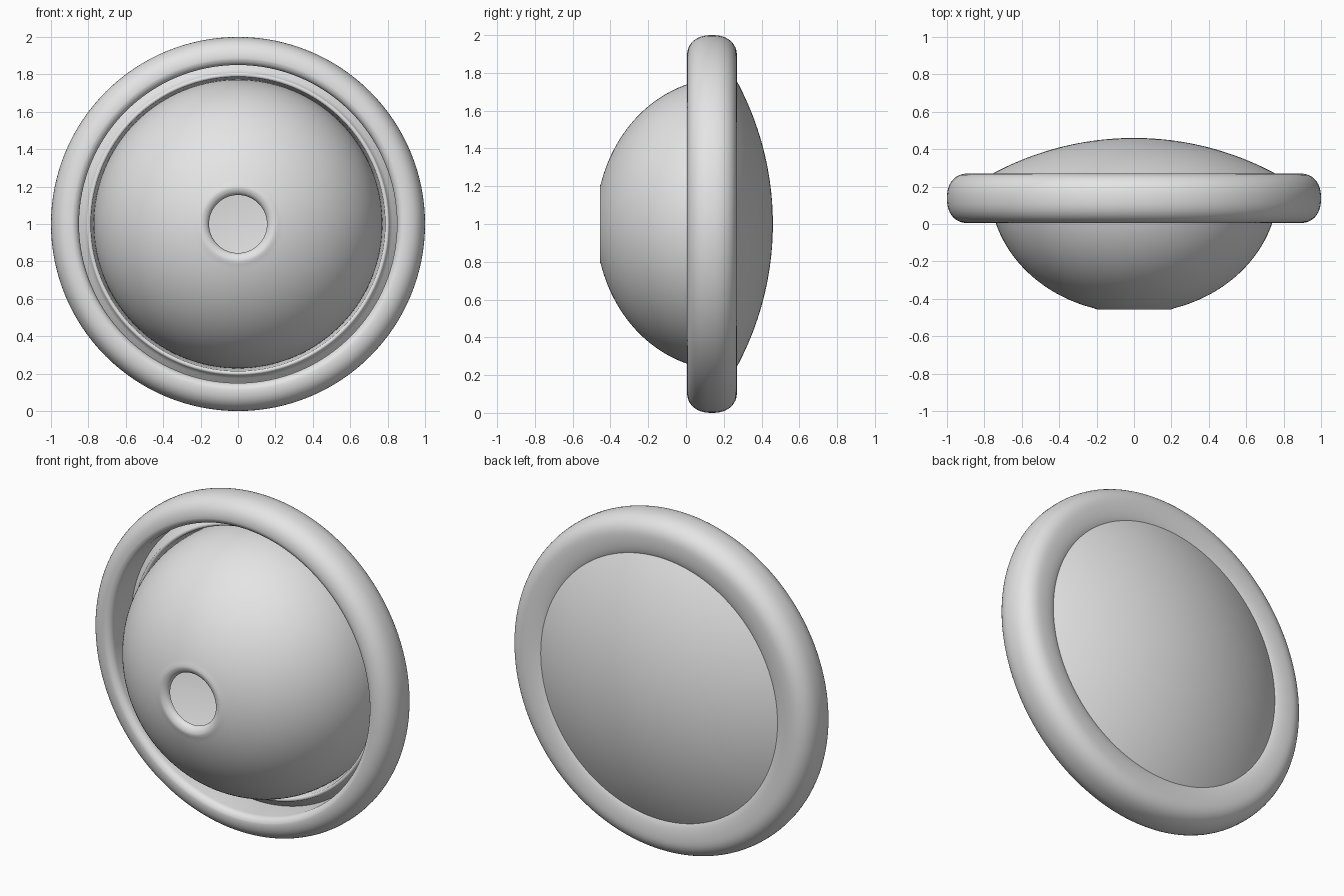
import bpy, bmesh, math

if "Cube" in bpy.data.objects:
    bpy.data.objects.remove(bpy.data.objects["Cube"])

SEG = 128
CZ = 1.0  # height of the lamp axis

grey = bpy.data.materials.new("light_grey")
grey.diffuse_color = (0.78, 0.78, 0.78, 1)
grey.use_nodes = True
grey.node_tree.nodes["Principled BSDF"].inputs["Base Color"].default_value = grey.diffuse_color


def lathe(name, profile, closed=False, angle=40):
    """Spin (radius, y) points round the horizontal y axis."""
    bm = bmesh.new()
    rings = []
    for r, y in profile:
        if r < 1e-5:
            rings.append([bm.verts.new((0, y, CZ))] * SEG)
        else:
            rings.append([bm.verts.new((r * math.cos(2 * math.pi * i / SEG), y,
                                        CZ + r * math.sin(2 * math.pi * i / SEG)))
                          for i in range(SEG)])
    pairs = list(zip(rings, rings[1:]))
    if closed:
        pairs.append((rings[-1], rings[0]))
    for a, b in pairs:
        for i in range(SEG):
            j = (i + 1) % SEG
            quad = list(dict.fromkeys((a[i], a[j], b[j], b[i])))
            bm.faces.new(quad)
    bmesh.ops.recalc_face_normals(bm, faces=bm.faces)
    mesh = bpy.data.meshes.new(name)
    bm.to_mesh(mesh)
    bm.free()
    mesh.materials.append(grey)
    obj = bpy.data.objects.new(name, mesh)
    bpy.context.collection.objects.link(obj)
    bpy.ops.object.select_all(action='DESELECT')
    obj.select_set(True)
    bpy.context.view_layer.objects.active = obj
    bpy.ops.object.shade_smooth_by_angle(angle=math.radians(angle))
    return obj


def arc(cr, cy, rr, ry, a0, a1, n=10, power=2.0):
    """Superellipse arc in the (radius, y) plane."""
    pts = []
    for k in range(n + 1):
        t = math.radians(a0 + (a1 - a0) * k / n)
        c, s = math.cos(t), math.sin(t)
        pts.append((cr + rr * math.copysign(abs(c) ** (2 / power), c),
                    cy + ry * math.copysign(abs(s) ** (2 / power), s)))
    return pts


# Rounded outer rim with a straight inner wall, and a flange behind the bowl
rim = arc(0.89, 0.045, 0.04, 0.04, 180, 270, 6)[:-1]
rim += arc(0.885, 0.1375, 0.115, 0.1325, -90, 90, 24, 2.3)
rim += arc(0.88, 0.235, 0.115, 0.035, 90, 180, 12)[1:]
rim += [(0.785, 0.18)]
rim += arc(0.798, 0.165, 0.012, 0.012, 200, 360, 8)
rim += [(0.825, 0.178), (0.85, 0.20)]
lathe("outer_rim", rim, closed=True)

# Rounded bowl with a rolled bulb opening, tucked behind the flange
bowl = arc(0.20, -0.42, 0.045, 0.036, 180, 270, 8)
A, B, C = 0.772, 0.677, 0.20
t0 = math.acos(0.215 / A)
bowl += [(A * math.cos(t), C - B * math.sin(t))
         for t in [t0 * (1 - k / 36) for k in range(37)]]
bowl += [(0.772, 0.235), (0.785, 0.25)]
lathe("reflector_bowl", bowl)

# Shallow domed lens closing the back
R = 1.595
lens = [(0.80 * k / 24, 0.46 - R + math.sqrt(R * R - (0.80 * k / 24) ** 2))
        for k in range(25)]
lathe("domed_lens", lens)
